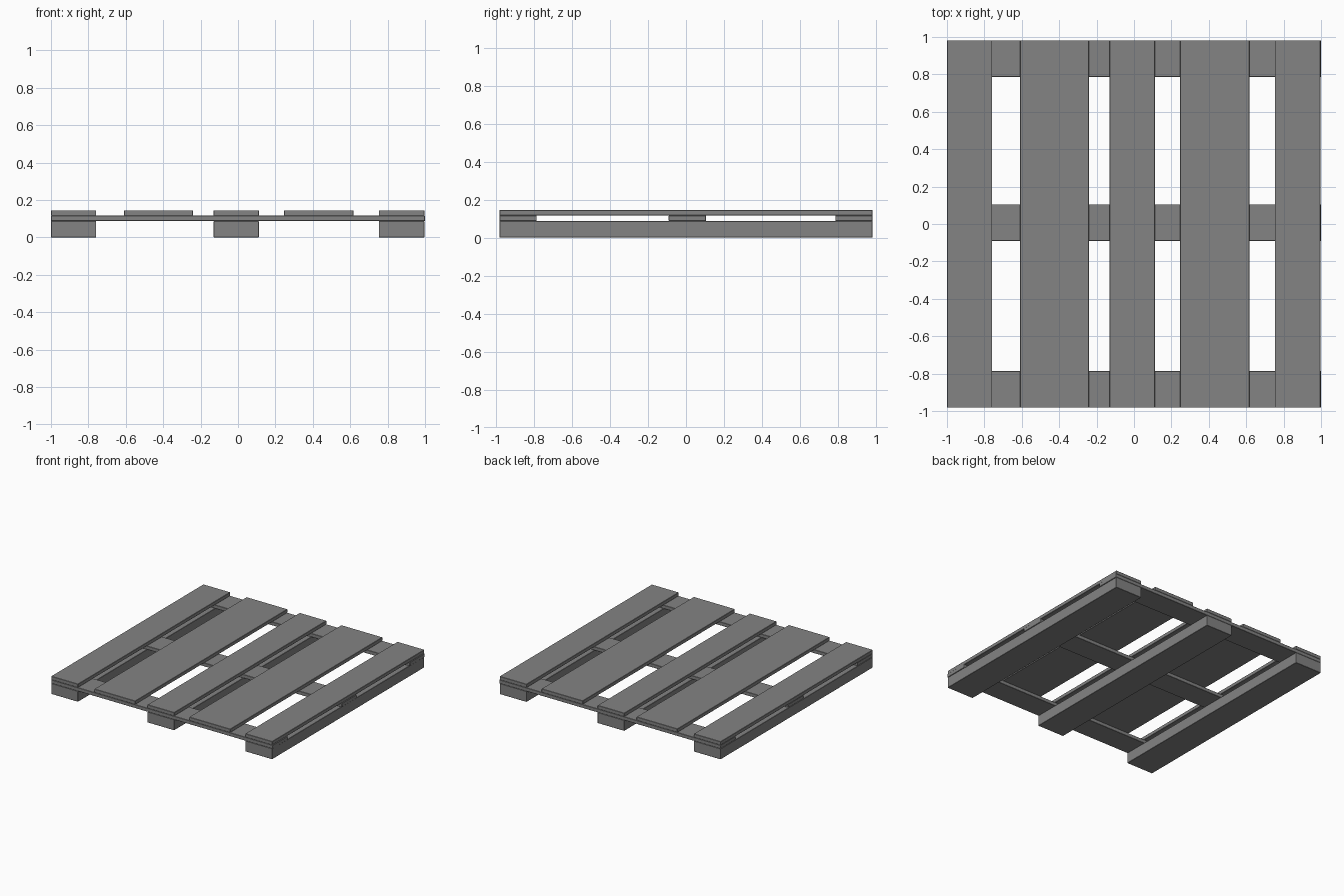
import bpy

if "Cube" in bpy.data.objects:
    bpy.data.objects.remove(bpy.data.objects["Cube"])

HALF_LEN = 0.982           # half length along y
Z = (0.0, 0.087, 0.116, 0.145)  # layer heights

# Dark grey finish
dark = bpy.data.materials.new("dark_grey")
dark.diffuse_color = (0.227, 0.227, 0.227, 1)
dark.use_nodes = True
dark.node_tree.nodes["Principled BSDF"].inputs["Base Color"].default_value = dark.diffuse_color


def board(name, x0, x1, y0, y1, z0, z1):
    bpy.ops.mesh.primitive_cube_add(
        size=1, location=((x0 + x1) / 2, (y0 + y1) / 2, (z0 + z1) / 2))
    ob = bpy.context.object
    ob.name = name
    ob.scale = (x1 - x0, y1 - y0, z1 - z0)
    bpy.ops.object.transform_apply(location=False, rotation=False, scale=True)
    ob.data.materials.append(dark)
    # Slightly eased edges so the stacked boards read separately
    bevel = ob.modifiers.new("eased_edges", 'BEVEL')
    bevel.width = 0.002
    bevel.segments = 1
    return ob


# Thick bottom runners along y
for side, x0, x1 in (("left", -1.0, -0.758), ("middle", -0.13, 0.111),
                     ("right", 0.753, 0.996)):
    board(f"{side}_runner", x0, x1, -HALF_LEN, HALF_LEN, Z[0], Z[1])

# Thin cross boards along x
for side, y0, y1 in (("front", -HALF_LEN, -0.786), ("middle", -0.091, 0.105),
                     ("back", 0.786, HALF_LEN)):
    board(f"{side}_cross_board", -0.999, 1.0, y0, y1, Z[1], Z[2])

# Top deck boards along y
deck = ((-1.0, -0.758), (-0.61, -0.241), (-0.13, 0.111),
        (0.246, 0.617), (0.753, 0.996))
for i, (x0, x1) in enumerate(deck, 1):
    board(f"deck_board_{i}", x0, x1, -HALF_LEN, HALF_LEN, Z[2], Z[3])
